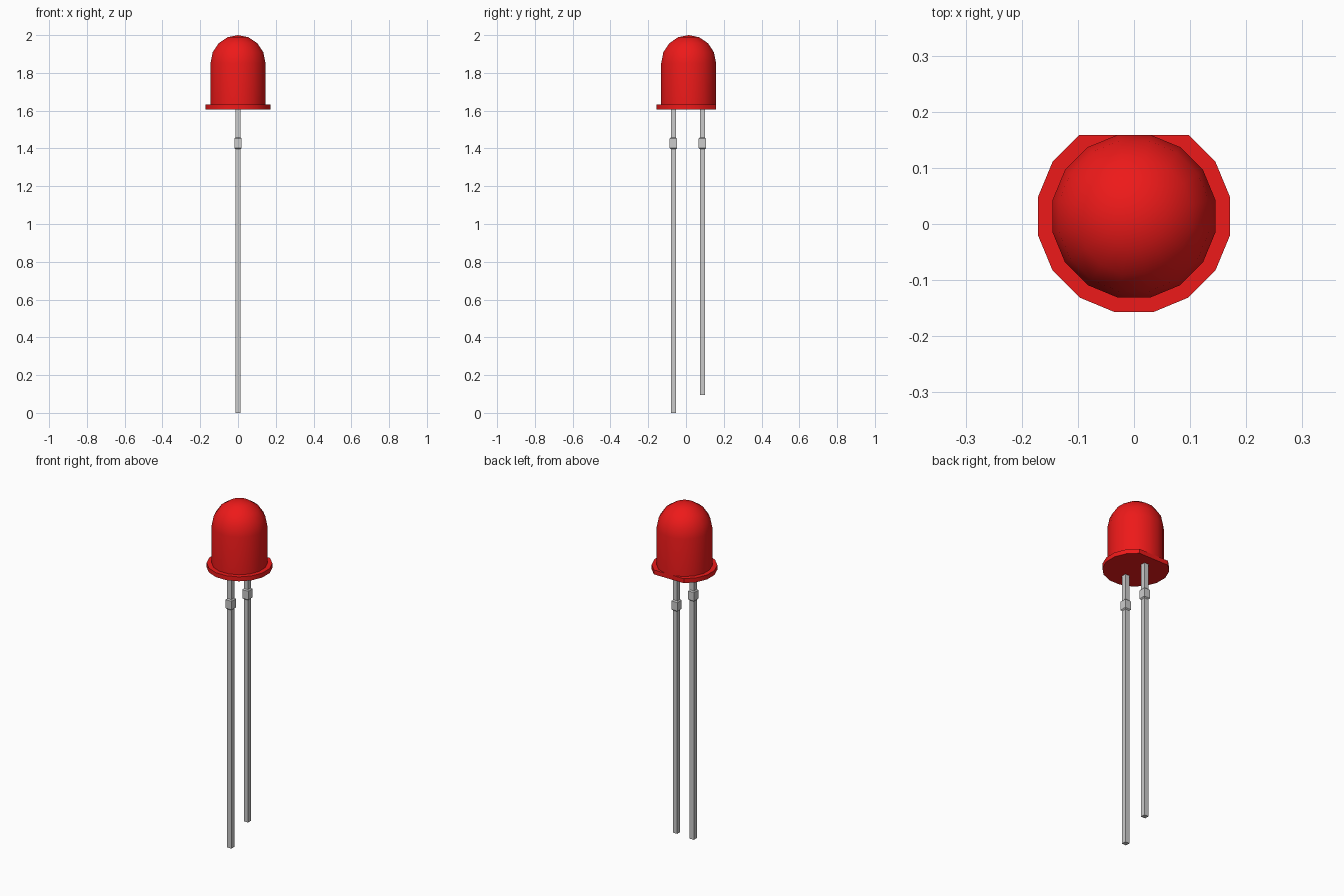
import bpy, bmesh
from math import sin, cos, pi, radians

if "Cube" in bpy.data.objects:
    bpy.data.objects.remove(bpy.data.objects["Cube"])

SIDES = 16
CENTRE_Y = 0.014
FLAT_Y = 0.159


def make_object(name, rings, tip=None):
    """Skin a stack of rings; cap the bottom, and close the top with a tip or a cap."""
    bm = bmesh.new()
    loops = [[bm.verts.new(p) for p in ring] for ring in rings]
    n = len(loops[0])
    for low, high in zip(loops, loops[1:]):
        for i in range(n):
            j = (i + 1) % n
            bm.faces.new((low[i], low[j], high[j], high[i]))
    bm.faces.new(loops[0][::-1])
    if tip:
        top = bm.verts.new(tip)
        for i in range(n):
            bm.faces.new((loops[-1][i], loops[-1][(i + 1) % n], top))
    else:
        bm.faces.new(loops[-1])
    bmesh.ops.recalc_face_normals(bm, faces=bm.faces)
    mesh = bpy.data.meshes.new(name)
    bm.to_mesh(mesh)
    bm.free()
    obj = bpy.data.objects.new(name, mesh)
    bpy.context.collection.objects.link(obj)
    return obj


# Bulb: rim, straight wall and dome as one turned profile
R, DOME_Z = 0.148, 1.852
profile = [(0.1745, 1.607), (0.1745, 1.633), (R, 1.633), (R, DOME_Z)]
profile += [(R * cos(a), DOME_Z + R * sin(a)) for a in (k * pi / 8 for k in (1, 2, 3))]


def turned_ring(r, z):
    # The back of the rim is cut flat, level with the wall
    angles = [(i + 0.5) * 2 * pi / SIDES for i in range(SIDES)]
    return [(r * cos(a), min(CENTRE_Y + r * sin(a), FLAT_Y), z) for a in angles]


bulb = make_object("bulb", [turned_ring(r, z) for r, z in profile],
                   tip=(0, CENTRE_Y, DOME_Z + R))
red = bpy.data.materials.new("red_plastic")
red.diffuse_color = (0.85, 0.01, 0.01, 1)
red.use_nodes = True
red.node_tree.nodes["Principled BSDF"].inputs["Base Color"].default_value = red.diffuse_color
bulb.data.materials.append(red)
bpy.context.view_layer.objects.active = bulb
bulb.select_set(True)
bpy.ops.object.shade_smooth_by_angle(angle=radians(30))


# Legs: square wires with a thicker stop near the top
def leg(name, y, bottom):
    w, b = 0.0135, 0.0195
    steps = [(bottom, w), (1.396, w), (1.402, b), (1.452, b), (1.458, w), (1.612, w)]
    corners = ((-1, -1), (1, -1), (1, 1), (-1, 1))
    make_object(name, [[(sx * h, y + sy * h, z) for sx, sy in corners] for z, h in steps])


leg("long_leg", -0.067, 0.0)
leg("short_leg", 0.087, 0.094)
